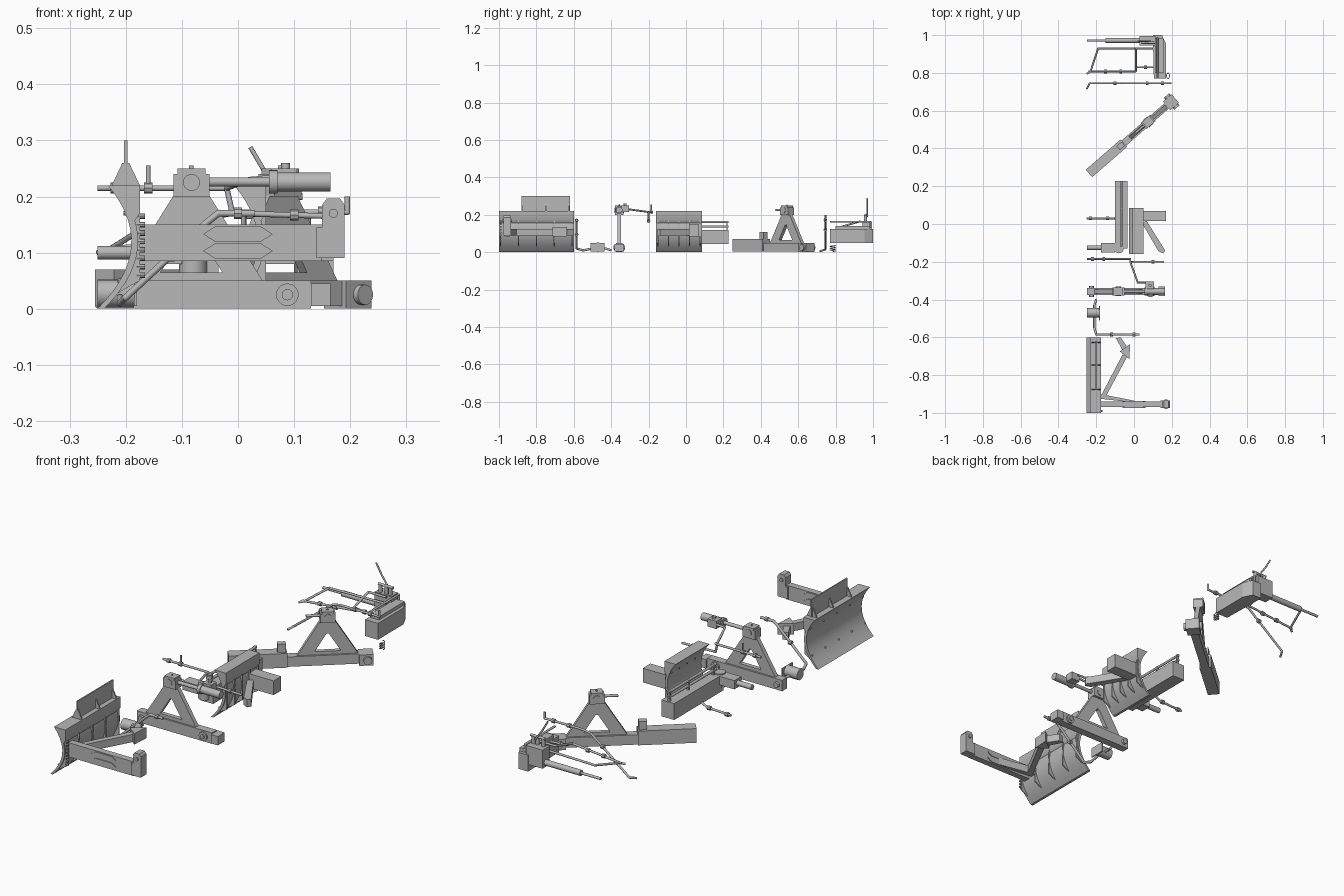
import bpy, bmesh, math
from mathutils import Vector, Matrix

if "Cube" in bpy.data.objects:
    bpy.data.objects.remove(bpy.data.objects["Cube"])

steel = bpy.data.materials.new("steel_grey")
steel.use_nodes = True
GREY = (.48, .48, .48, 1)
steel.diffuse_color = GREY
steel.node_tree.nodes["Principled BSDF"].inputs["Base Color"].default_value = GREY

# Shared sizes and stations
PIPE, BOLT, PLATE = .005, .004, .006
LEFT = -.25
BEAM_TOP, ARM_LOW, ARM_TOP = .05, .09, .15
FRAME_HEAD, FRAME_TOP = .2, .25
BLADE_WIDTH, BLADE_MID, BLADE_TOP = .075, .12, .22
HERE = Matrix.Identity(4)


def finish(name, bm, place=HERE, smooth=False):
    bm.transform(place)
    bmesh.ops.recalc_face_normals(bm, faces=bm.faces)
    mesh = bpy.data.meshes.new(name)
    bm.to_mesh(mesh)
    bm.free()
    mesh.materials.append(steel)
    ob = bpy.data.objects.new(name, mesh)
    bpy.context.collection.objects.link(ob)
    if smooth:
        bpy.ops.object.select_all(action='DESELECT')
        ob.select_set(True)
        bpy.context.view_layer.objects.active = ob
        bpy.ops.object.shade_smooth_by_angle(angle=math.radians(35))


def prism(name, outline, depth, axis='y', place=HERE, smooth=False):
    """Outline in the xz plane swept along y, or in the xy plane swept along z."""
    bm = bmesh.new()
    low, high = depth

    def point(p, d):
        return Vector((p[0], d, p[1]) if axis == 'y' else (p[0], p[1], d))

    face = bm.faces.new([bm.verts.new(point(p, low)) for p in outline])
    swept = bmesh.ops.extrude_face_region(bm, geom=[face])["geom"]
    bmesh.ops.translate(bm, vec=point((0, 0), high - low),
                        verts=[v for v in swept if isinstance(v, bmesh.types.BMVert)])
    finish(name, bm, place, smooth)


def box(name, x, y, z, place=HERE):
    prism(name, [(x[0], z[0]), (x[1], z[0]), (x[1], z[1]), (x[0], z[1])], y, 'y', place)


def add_tube(bm, start, end, radius, sides):
    start, end = Vector(start), Vector(end)
    turn = (end - start).to_track_quat('Z', 'Y').to_matrix().to_4x4()
    bmesh.ops.create_cone(bm, cap_ends=True, segments=sides, radius1=radius, radius2=radius,
                          depth=(end - start).length, matrix=Matrix.Translation((start + end) / 2) @ turn)


def rod(name, start, end, radius, place=HERE, sides=20):
    bm = bmesh.new()
    add_tube(bm, start, end, radius, sides)
    finish(name, bm, place, True)


def rod_along(name, axis, centre, length, radius, place=HERE, sides=20):
    half = Vector([length / 2 if letter == axis else 0 for letter in "xyz"])
    rod(name, Vector(centre) - half, Vector(centre) + half, radius, place, sides)


def hose(name, points, radius=PIPE):
    """Bent pipe: straight runs with ball joints at the corners."""
    bm = bmesh.new()
    for start, end in zip(points, points[1:]):
        add_tube(bm, start, end, radius, sides=12)
    for joint in points[1:-1]:
        bmesh.ops.create_uvsphere(bm, u_segments=12, v_segments=8, radius=radius,
                                  matrix=Matrix.Translation(joint))
    finish(name, bm, smooth=True)


def collars(name, spots):
    for spot in spots:
        rod_along(name, 'x', spot, length=3 * PIPE, radius=2 * PIPE, sides=8)


def trapezoid(bottom, top, low, high, x=0):
    return [(x - bottom, low), (x + bottom, low), (x + top, high), (x - top, high)]


def blade(name, x, start, end):
    """Curved mouldboard, concave towards -x, with a top rail and back ribs."""
    move = Matrix.Translation((x, 0, 0))

    def arc(z):
        return .06 - 4.2 * (z - BLADE_MID) ** 2

    steps = 14
    heights = [BLADE_TOP * i / steps for i in range(steps + 1)]
    rail_low = BLADE_TOP - BEAM_TOP
    front = [(arc(z), z) for z in heights]
    back = [(arc(z) + 2 * PLATE, z) for z in reversed(heights) if z < rail_low]
    rail = [(BLADE_WIDTH, BLADE_TOP), (BLADE_WIDTH, rail_low)]
    prism(name + "_face", front + rail + back, (start, end), 'y', move, smooth=True)
    rib = [(arc(z), z) for z in heights[1:-2]] + [(BLADE_WIDTH, rail_low), (BLADE_WIDTH, BEAM_TOP)]
    ribs = 5
    for i in range(ribs):
        y = start + PLATE + (end - start - 3 * PLATE) * i / (ribs - 1)
        prism(name + "_rib", rib, (y, y + PLATE), 'y', move)
        for z in (BEAM_TOP, rail_low):
            rod_along(name + "_bolt", 'x', (arc(z), y, z), 2 * BOLT, BOLT, move, sides=8)


def a_frame(name, place):
    """Triangular upright with a window, standing at local x = 0."""
    outer = trapezoid(.13, .03, BEAM_TOP - PIPE, FRAME_HEAD + PIPE)
    inner = trapezoid(.055, PIPE, .065, .145)
    thick = (-2 * PIPE, 2 * PIPE)
    for i in range(4):
        j = (i + 1) % 4
        prism(name + "_leg", [outer[i], outer[j], inner[j], inner[i]], thick, 'y', place)
    box(name + "_head", (-.032, .032), (-.022, .022), (FRAME_HEAD, FRAME_TOP - 2 * PIPE), place)
    box(name + "_head_cap", (-.025, .025), (-.022, .022), (FRAME_HEAD, FRAME_TOP), place)
    rod_along(name + "_head_pin", 'y', (0, 0, FRAME_TOP - 5 * PIPE), BEAM_TOP, 3 * PIPE, place)
    rod_along(name + "_grease_nipple", 'z', (0, 0, FRAME_TOP), 2 * PIPE, BOLT, place)


# First mouldboard with crest plate
blade("front_blade", LEFT, -1, -.6)
CREST = -.2
box("crest_plate", (CREST - PLATE / 2, CREST + PLATE / 2), (-.88, -.62), (BLADE_TOP - PIPE, .3))
for y in (-.88, -.75, -.63):
    prism("crest_gusset", trapezoid(.025, PLATE, BLADE_TOP, .26, CREST), (y, y + PLATE))

# Side arm with hexagonal pads and upright end
arm_y = (-.97, -.94)
box("side_arm", (-.18, ARM_TOP), arm_y, (ARM_LOW - PIPE, ARM_TOP))
for z in (.103, .133):
    half, point, tall = .04, .062, .014
    pad = [(-point, z), (-half, z + tall), (half, z + tall), (point, z), (half, z - tall), (-half, z - tall)]
    prism("arm_pad", pad, (arm_y[0] - BOLT, arm_y[1] + BOLT))
end_y = (arm_y[0] - PIPE, arm_y[1] + PIPE)
box("arm_end", (ARM_TOP, .19), end_y, (ARM_LOW, .185))
prism("arm_end_cap", trapezoid(.02, .012, .185, .196, x=.17), end_y)
box("arm_sleeve", (ARM_TOP - 2 * PIPE, ARM_TOP), end_y, (ARM_LOW, ARM_TOP - PIPE))
rod_along("arm_end_pin", 'y', (.17, sum(arm_y) / 2, .17), BEAM_TOP, 2 * BOLT)
for i in range(8):
    rod_along("arm_root_bolt", 'x', (-.173, -.99, .06 + 3 * PIPE * i), 3 * PIPE, PIPE, sides=8)

# Diagonal braces behind the first mouldboard
brace_z = (ARM_LOW, ARM_LOW + .035)
prism("short_brace", [(-.18, -.9), (0, -.935), (0, -.945), (-.18, -.925)], brace_z, 'z')
prism("long_brace", [(-.175, -.91), (-.15, -.915), (-.035, -.7), (-.06, -.69)], brace_z, 'z')
prism("brace_head", [(-.075, -.675), (-.02, -.635), (-.025, -.715)], (ARM_LOW - PIPE, .135), 'z')
prism("brace_tail", [(-.095, -.605), (-.07, -.6), (-.03, -.66), (-.06, -.67)], brace_z, 'z')

# Front hose and reservoir
plane, tank_x = -.585, -.21
hose("front_hose", [(.03, plane, .17), (-.035, plane, .17), (-.06, plane, ARM_TOP), (-.2, plane, .02),
                    (tank_x, -.55, .01), (tank_x, -.5, .02), (tank_x, -.43, .02), (-.2, -.4, .01)], PLATE)
rod("reservoir", (LEFT, -.47, .027), (-.185, -.47, .027), .025)
box("reservoir_flange", (-.185, -.18), (-.51, -.435), (PIPE, BEAM_TOP))
collars("front_hose_collar", [(-.12, plane, .094), (0, plane, .17)])

# First A-frame, base beam and ram
frame_x, frame_y, ram_z = -.083, -.357, .226
a_frame("first_frame", Matrix.Translation((frame_x, frame_y, 0)))
box("first_beam", (LEFT, .13), (frame_y - .018, frame_y + .018), (0, BEAM_TOP))
box("first_beam_end", (.13, .165), (frame_y - .025, frame_y + .025), (PIPE, BEAM_TOP - PIPE))
for x, radius in ((.088, .02), (.088, .01), (-.225, .012)):
    rod_along("beam_pivot", 'y', (x, frame_y, BEAM_TOP / 2), BEAM_TOP + 4 * PIPE - radius, radius)
for part, start, end, radius in (("shaft", -.06, .07, .008), ("body", .06, .165, .017), ("gland", .055, .07, .021)):
    rod("first_ram_" + part, (start, frame_y, ram_z), (end, frame_y, ram_z), radius)
box("first_ram_valve", (.06, .105), (-.345, -.305), (.215, FRAME_TOP))
rod_along("valve_cap", 'z', (.085, -.325, FRAME_TOP), 4 * PIPE, 2 * BOLT)
cross_y, upper_y, high = -.185, -.2, .215
hose("upper_hose", [(.08, -.31, .235), (.02, -.31, .23), (-.02, upper_y, high), (-.01, upper_y, .17),
                    (.16, upper_y, .165)])
hose("cross_hose", [(LEFT, cross_y, high), (-.02, cross_y, high), (-.02, upper_y, high)])
rod("tee_stem", (-.16, cross_y, high), (-.16, cross_y, FRAME_TOP + PIPE), BOLT)
collars("cross_hose_collar", [(-.22, cross_y, high), (-.16, cross_y, high), (.1, upper_y, .167)])

# Second mouldboard and its bracket
blade("middle_blade", -.025, -.16, .085)
box("bracket_arm", (.04, .17), (.015, .07), (ARM_LOW - PIPE, ARM_TOP))
prism("bracket_brace", [(.045, 0), (.065, .02), (.165, -.14), (.155, -.155), (.13, -.145)], brace_z, 'z')

# Middle box beam with rails, hub and ram
beam_x, beam_end = -.068, .228
box("box_beam", (-.1, -.035), (-.13, beam_end), (BEAM_TOP - PIPE, BLADE_MID))
for z in (.138, .162):
    rod("box_beam_rail", (beam_x, -.12, z), (beam_x, beam_end, z), PLATE)
for y in (-.1, .08, beam_end - 2 * PLATE):
    box("rail_post", (beam_x - PLATE, beam_x + PLATE), (y, y + PLATE), (BLADE_MID, .167))
rod("beam_hub", (-.08, -.13, .06), (-.08, -.13, .125), .025)
rod("beam_ram", (LEFT, -.125, .1), (-.17, -.125, .1), .012)
box("beam_ram_block", (-.175, -.1), (-.15, -.1), (.08, BLADE_MID))
hose("low_hose", [(LEFT, .03, .03), (-.13, .03, .035), (-.1, .03, BEAM_TOP)])
collars("low_hose_collar", [(-.23, .03, .03), (-.14, .03, .035)])

# Second A-frame on its slanted beam
slant = Matrix.Translation((.075, .54, 0)) @ Matrix.Rotation(math.radians(41), 4, 'Z')
a_frame("rear_frame", slant)
for part, x, half, z in (("bar", (-.2, .16), .018, (PIPE, BEAM_TOP)), ("sleeve", (-.415, -.17), .026, (PIPE, .07)),
                         ("lug", (-.21, -.175), .014, (.06, .108)), ("head", (.13, .19), .03, (0, BEAM_TOP))):
    box("rear_beam_" + part, x, (-half, half), z, slant)
rod_along("rear_beam_pivot", 'y', (.165, 0, BEAM_TOP / 2), .084, .018, slant)
rod("rear_ram", (-.09, 0, ram_z), (0, 0, ram_z), PLATE, slant)

# Rear housing, valves and control lever
housing = [(.105, .77), (.17, .77), (.17, .955), (.148, 1), (.1, 1)]
prism("rear_housing", housing, (BEAM_TOP, BLADE_MID + PIPE), 'z')
box("housing_lid", (.11, .155), (.8, .985), (BLADE_MID, .14))
box("valve_block", (.03, .115), (.945, .995), (.08, .165))
for x in (.05, .08, .1):
    rod("valve_spool", (x, .96, .16), (x, .96, FRAME_HEAD), 2 * BOLT)
rod("valve_cross_pin", (.04, .96, FRAME_HEAD), (.115, .96, FRAME_HEAD), PLATE)
hose("control_lever", [(.085, .968, .19), (.05, .968, .24), (.022, .968, .288)], BOLT)
rod("rear_ram_body", (-.15, .972, .1), (.04, .972, .1), .013)
rod("rear_ram_shaft", (LEFT, .972, .1), (-.14, .972, .1), PLATE)

# Rear pipes
loop_y, back_y, hose_y, hose_z = .808, .93, .745, .172
hose("rear_pipe_loop", [(LEFT, .795, .1), (-.23, loop_y, .105), (-.19, back_y, .13), (.1, back_y, .135)])
hose("rear_pipe_inner", [(-.24, loop_y, .105), (.01, loop_y, .13), (.01, back_y, .165), (.1, back_y, .165)])
hose("rear_pipe_short", [(.015, .83, .13), (.11, .83, BLADE_MID)])
hose("housing_rail", [(.125, .77, .163), (.125, .985, .163), (.125, .985, .13)])
hose("rear_hose", [(LEFT, .715, PIPE), (-.235, hose_y, 3 * PIPE), (-.04, hose_y, .165), (0, hose_y, hose_z),
                   (.195, hose_y, hose_z), (.195, hose_y, FRAME_HEAD)])
collars("rear_hose_collar", [(-.1, hose_y, BLADE_MID), (.07, hose_y, hose_z), (.15, hose_y, hose_z),
                             (-.15, loop_y, .115), (-.07, loop_y, BLADE_MID), (.06, .83, .125)])

# Small return spring
turns = [i * math.pi / 4 for i in range(28)]
hose("return_spring", [(.18 + 2 * BOLT * math.cos(t), .785 + 3 * PIPE * math.sin(t), BOLT * (1 + .4 * t))
                       for t in turns], BOLT / 2)
